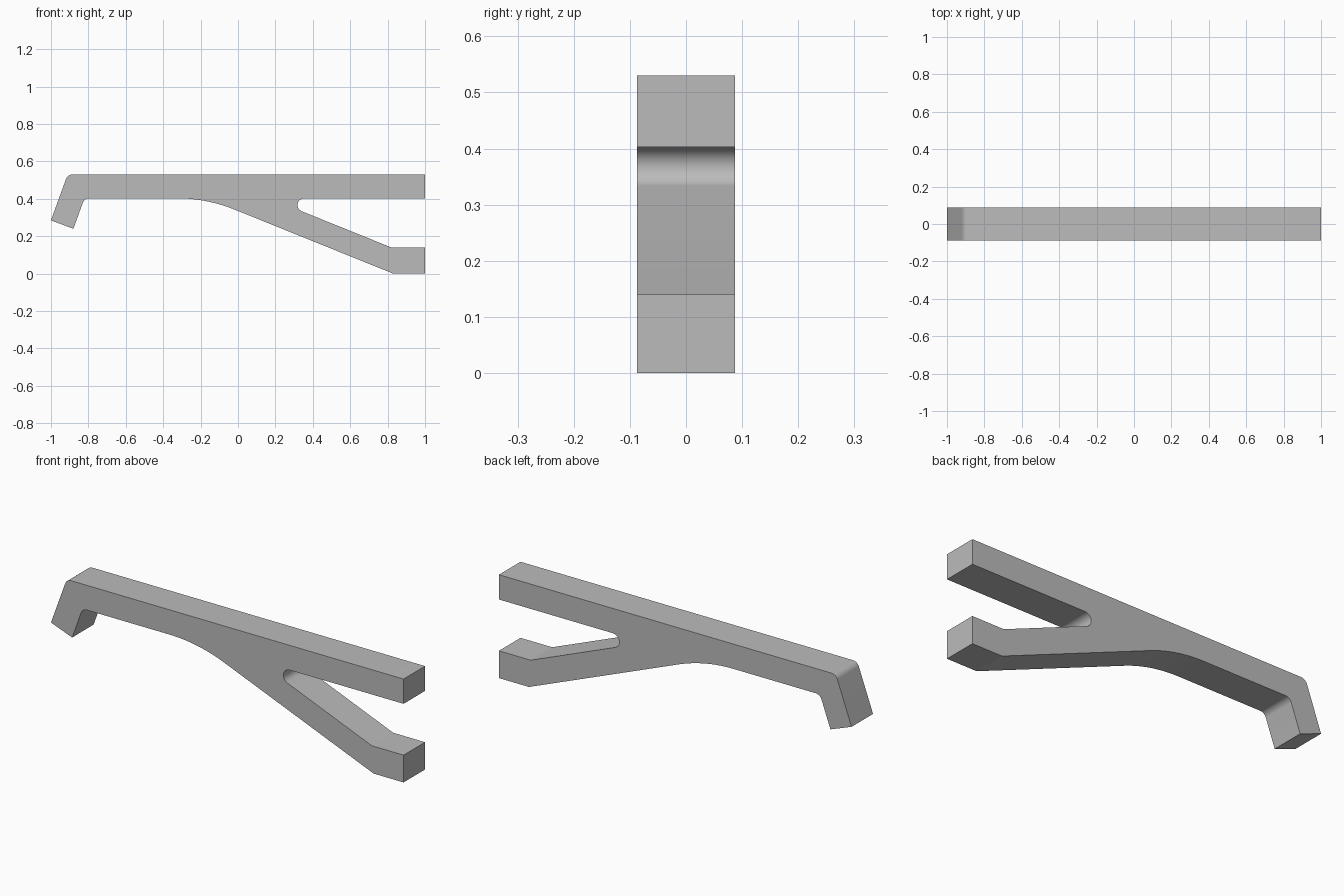
import bpy, bmesh, math
from mathutils import Vector

cube = bpy.data.objects.get("Cube")
if cube:
    bpy.data.objects.remove(cube, do_unlink=True)

HALF_WIDTH = 0.087
R = 0.036

# Side outline: corner x, z, fillet radius
CORNERS = [
    (1, 0.53, 0), (-0.911, 0.53, R), (-1, 0.285, 0), (-0.88, 0.24, 0),
    (-0.821, 0.403, R), (-0.168, 0.403, 0.83), (0.83, 0, 0), (1, 0, 0),
    (1, 0.14, 0), (0.82, 0.14, 0), (0.169, 0.403, R), (1, 0.403, 0),
]


def fillet(prev, corner, nxt, radius, steps=14):
    """Points of the arc that rounds a corner."""
    p = Vector(corner)
    a = (Vector(prev) - p).normalized()
    b = (Vector(nxt) - p).normalized()
    half = a.angle(b) / 2
    reach = radius / math.tan(half)
    centre = p + (a + b).normalized() * radius / math.sin(half)
    start, end = p + a * reach - centre, p + b * reach - centre
    sweep = math.pi - 2 * half
    return [centre + (start * math.sin(sweep * (1 - i / steps))
                      + end * math.sin(sweep * i / steps)) / math.sin(sweep)
            for i in range(steps + 1)]


outline = []
for i, (x, z, radius) in enumerate(CORNERS):
    before, after = CORNERS[i - 1][:2], CORNERS[(i + 1) % len(CORNERS)][:2]
    outline += fillet(before, (x, z), after, radius) if radius else [Vector((x, z))]

# Extrude the outline across the width
bm = bmesh.new()
side = bm.faces.new([bm.verts.new((p.x, -HALF_WIDTH, p.y)) for p in outline])
grown = bmesh.ops.extrude_face_region(bm, geom=[side], use_keep_orig=True)
moved = [v for v in grown["geom"] if isinstance(v, bmesh.types.BMVert)]
bmesh.ops.translate(bm, verts=moved, vec=(0, 2 * HALF_WIDTH, 0))
bmesh.ops.recalc_face_normals(bm, faces=bm.faces[:])
mesh = bpy.data.meshes.new("forked_hook_bracket")
bm.to_mesh(mesh)
bm.free()

grey = bpy.data.materials.new("plain grey")
grey.use_nodes = True
colour = (0.5, 0.5, 0.5, 1)
grey.diffuse_color = colour
grey.node_tree.nodes["Principled BSDF"].inputs["Base Color"].default_value = colour
mesh.materials.append(grey)

bracket = bpy.data.objects.new("forked_hook_bracket", mesh)
bpy.context.collection.objects.link(bracket)
bpy.context.view_layer.objects.active = bracket
bracket.select_set(True)
bpy.ops.object.shade_smooth_by_angle(angle=math.radians(20))
